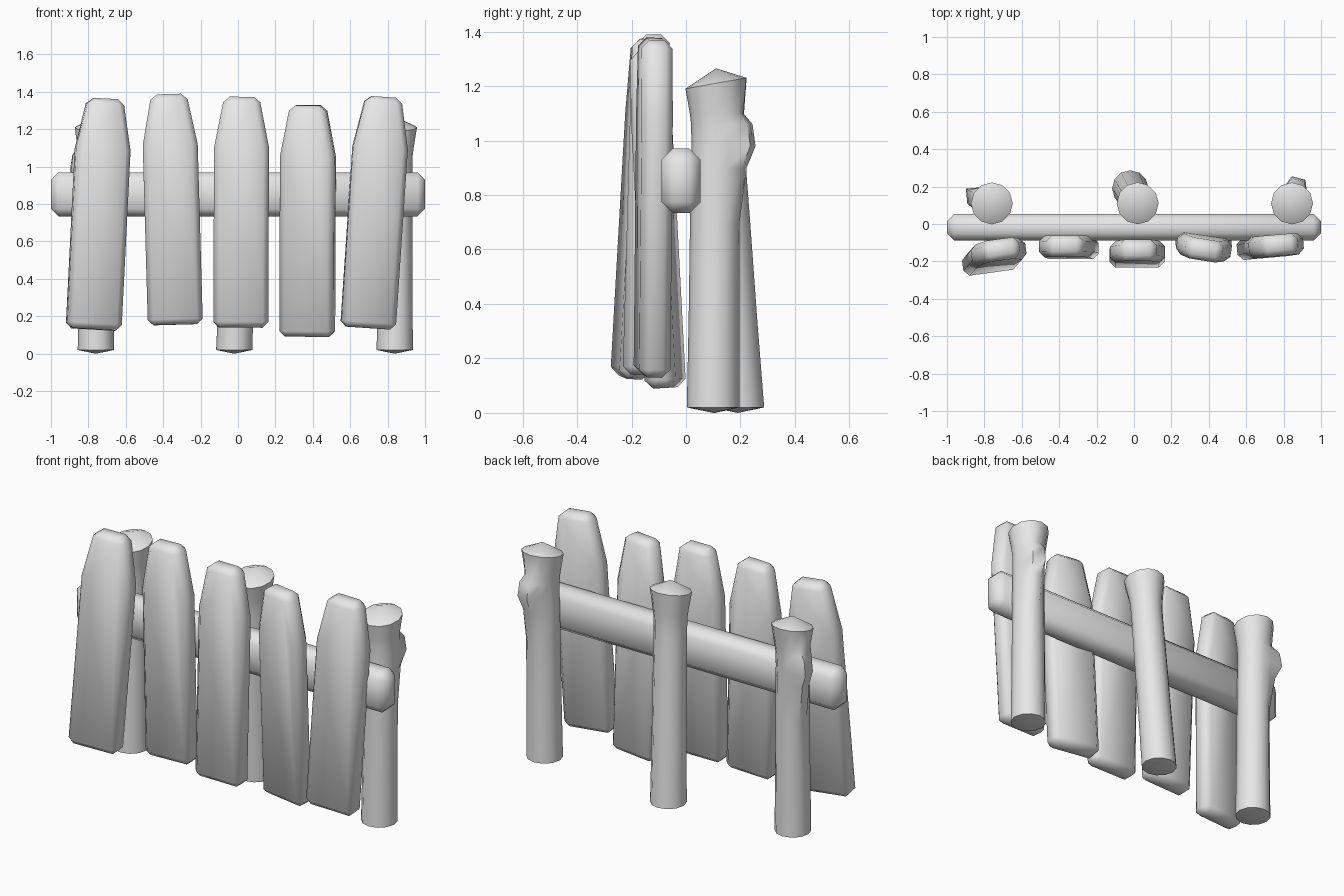
import bpy, bmesh, math
from mathutils import Vector, Matrix

if "Cube" in bpy.data.objects:
    bpy.data.objects.remove(bpy.data.objects["Cube"])

GREY = (0.8, 0.8, 0.8, 1)
wood = bpy.data.materials.new("plain grey wood")
wood.use_nodes = True
wood.diffuse_color = GREY
wood.node_tree.nodes["Principled BSDF"].inputs["Base Color"].default_value = GREY


def finish(name, bm, bevel=0, angle=60):
    """Turn a bmesh into a smooth-shaded wooden object."""
    bmesh.ops.recalc_face_normals(bm, faces=bm.faces)
    mesh = bpy.data.meshes.new(name)
    bm.to_mesh(mesh)
    bm.free()
    mesh.materials.append(wood)
    obj = bpy.data.objects.new(name, mesh)
    bpy.context.collection.objects.link(obj)
    bpy.ops.object.select_all(action='DESELECT')
    obj.select_set(True)
    bpy.context.view_layer.objects.active = obj
    if bevel:
        mod = obj.modifiers.new("worn edges", 'BEVEL')
        mod.width = bevel
        mod.segments = 1
        mod.limit_method = 'ANGLE'
        mod.angle_limit = math.radians(35)
        bpy.ops.object.modifier_apply(modifier=mod.name)
    bpy.ops.object.shade_smooth_by_angle(angle=math.radians(angle))
    return obj


def plank(name, bottom, top, yaw, thick=0.115):
    """Pointed board standing along the line from bottom to top."""
    bottom, top = Vector(bottom), Vector(top)
    up = (top - bottom).normalized()
    side = Vector((math.cos(math.radians(yaw)), math.sin(math.radians(yaw)), 0))
    side = (side - up * side.dot(up)).normalized()
    out = up.cross(side)
    length = (top - bottom).length
    half = [(-0.147, 0), (0.147, 0), (0.147, 0.78), (0.094, 1), (-0.094, 1), (-0.147, 0.78)]
    bm = bmesh.new()
    base = bm.faces.new([bm.verts.new(bottom + side * u + up * t * length - out * thick / 2)
                         for u, t in half])
    grown = bmesh.ops.extrude_face_region(bm, geom=[base])
    bmesh.ops.translate(bm, vec=out * thick,
                        verts=[v for v in grown["geom"] if isinstance(v, bmesh.types.BMVert)])
    finish(name, bm, 0.03)


def post(name, bottom, top, knot=None, sides=12):
    """Flared log; knot is the compass angle of a cut branch stub."""
    # height, radius, knot bulge
    rings = [(0.02, 0.097, 0), (0.35, 0.093, 0), (0.7, 0.091, 0.0), (0.9, 0.089, 0.035),
             (0.98, 0.088, 0.078), (1.06, 0.09, 0.06), (1.1, 0.095, 0.008), (1.21, 0.112, 0)]
    bm = bmesh.new()
    loops = []
    for z, r, bulge in rings:
        s = (z - 0.02) / 1.2
        cx = bottom[0] + (top[0] - bottom[0]) * s
        cy = bottom[1] + (top[1] - bottom[1]) * s
        loop = []
        for i in range(sides):
            a = math.tau * i / sides
            rad = r
            if knot is not None:
                d = (a - math.radians(knot) + math.pi) % math.tau - math.pi
                rad += bulge * math.exp(-(d / 0.5) ** 2)
            lift = 0.02 * math.sin(a) if z > 1.2 else 0
            loop.append(bm.verts.new((cx + rad * math.cos(a), cy + rad * math.sin(a), z + lift)))
        loops.append(loop)
    for low, high in zip(loops, loops[1:]):
        for i in range(sides):
            j = (i + 1) % sides
            bm.faces.new((low[i], low[j], high[j], high[i]))
    # shallow peaked ends
    for loop, centre, z in ((loops[0], bottom, 0), (loops[-1], top, 1.265)):
        tip = bm.verts.new((centre[0], centre[1], z))
        for i in range(sides):
            bm.faces.new((loop[i], loop[(i + 1) % sides], tip))
    finish(name, bm, angle=50)


# Horizontal rail
bm = bmesh.new()
bmesh.ops.create_cube(bm, size=1, matrix=Matrix.Translation((0, -0.018, 0.852))
                      @ Matrix.Diagonal((2, 0.143, 0.236, 1)))
finish("rail", bm, 0.04)

# Posts behind the rail
post("right_post", (-0.76, 0.105), (-0.76, 0.11), knot=158)
post("middle_post", (-0.02, 0.19), (0.02, 0.11))
post("left_post", (0.838, 0.1), (0.845, 0.11), knot=75)

# Boards in front, each leaning its own way
plank("board_1", (-0.772, -0.205, 0.13), (-0.71, -0.135, 1.363), 8)
plank("board_2", (-0.335, -0.13, 0.155), (-0.37, -0.118, 1.388), 0)
plank("board_3", (0.015, -0.175, 0.14), (0.02, -0.14, 1.373), 0)
plank("board_4", (0.37, -0.075, 0.092), (0.375, -0.14, 1.328), -9)
plank("board_5", (0.695, -0.125, 0.137), (0.778, -0.113, 1.373), 5)
